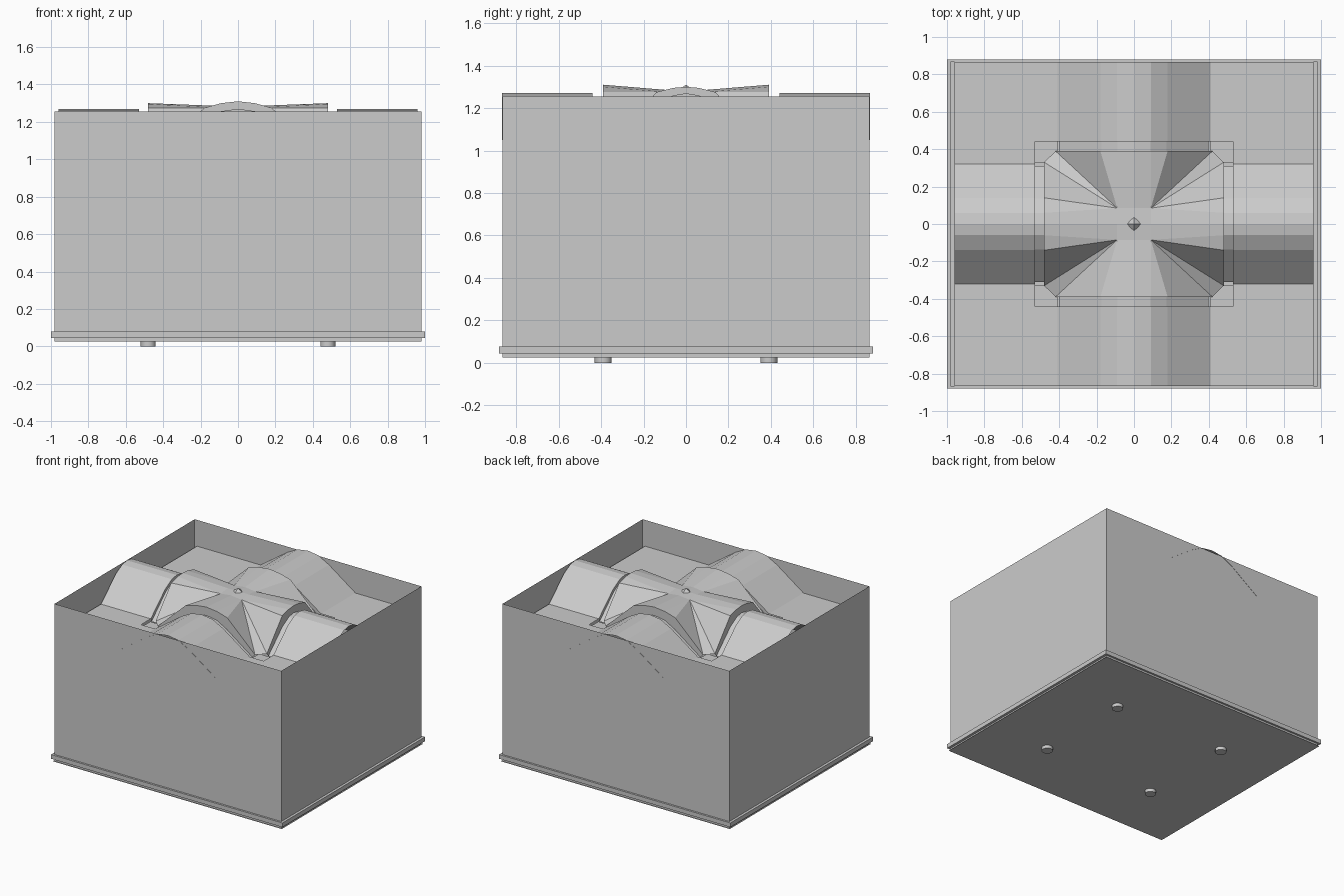
import bpy

if "Cube" in bpy.data.objects:
    bpy.data.objects.remove(bpy.data.objects["Cube"])

Z0, SPRING = 0.025, 1.05          # floor level, vault springing level
WX, WY = 0.98, 0.865              # wall planes
SIGNS = [(1, 1), (-1, 1), (-1, -1), (1, -1)]


def mesh(name, verts, faces):
    me = bpy.data.meshes.new(name)
    me.from_pydata(verts, [], faces)
    me.update()
    ob = bpy.data.objects.new(name, me)
    bpy.context.collection.objects.link(ob)
    return ob


def patches(name, polys):
    """Object from a list of polygons given as corner points."""
    verts, faces = [], []
    for p in polys:
        faces.append(range(len(verts), len(verts) + len(p)))
        verts += p
    return mesh(name, verts, [list(f) for f in faces])


def box(name, x0, x1, y0, y1, z0, z1):
    bpy.ops.mesh.primitive_cube_add(size=1, location=((x0 + x1) / 2, (y0 + y1) / 2, (z0 + z1) / 2))
    ob = bpy.context.object
    ob.name = name
    ob.scale = (x1 - x0, y1 - y0, z1 - z0)
    return ob


def rect(x, y, z):
    return [(sx * x, sy * y, z) for sx, sy in SIGNS]


def full(half):
    """Mirror a half profile (outside to crown) into a whole arch."""
    return [(-u, z) for u, z in half] + [(u, z) for u, z in reversed(half[:-1])]


def loft(name, prof_a, da, prof_b, db, along):
    """Strip between two arch profiles at distances da, db along 'x' or 'y'."""
    def pt(p, d):
        return (d, p[0], p[1]) if along == 'x' else (p[0], d, p[1])
    n = len(prof_a)
    verts = [pt(p, da) for p in prof_a] + [pt(p, db) for p in prof_b]
    return mesh(name, verts, [(i, i + 1, n + i + 1, n + i) for i in range(n - 1)])


# Outer walls and floor
lo, hi = rect(WX, WY, Z0), rect(WX, WY, 1.255)
patches("walls", [[lo[i], lo[(i + 1) % 4], hi[(i + 1) % 4], hi[i]] for i in range(4)])
patches("floor", [rect(WX + 0.01, WY + 0.008, Z0)])

# Skirting around the foot of the walls
for s in (-1, 1):
    a, b = sorted((s * WX, s * 1.0))
    box("skirting_side", a, b, -0.88, 0.88, 0.045, 0.078)
    a, b = sorted((s * WY, s * 0.88))
    box("skirting_end", -WX, WX, a, b, 0.045, 0.078)

# Flat ceilings in the four corners, notched around the columns
for sx, sy in SIGNS:
    pts = [(0.53, 0.32), (0.96, 0.32), (0.96, WY), (0.41, WY), (0.41, 0.44), (0.53, 0.44)]
    patches("corner_ceiling", [[(sx * x, sy * y, SPRING) for x, y in pts]])

# Barrel vaults and the transverse arches beside the crossing
y_half = [(0.41, 1.05), (0.18, 1.21), (0.09, 1.257), (0, 1.27)]
x_half = [(0.32, 1.05), (0.14, 1.215), (0.06, 1.26), (0, 1.27)]
y_rim = [(0.42, 1.05), (0.18, 1.275), (0.09, 1.30), (0, 1.31)]
x_rim = [(0.33, 1.05), (0.14, 1.275), (0.06, 1.295), (0, 1.30)]
for along, half, rim, r, outer, end in (('y', y_half, y_rim, 0.39, 0.44, 0.867),
                                        ('x', x_half, x_rim, 0.48, 0.53, 0.96)):
    barrel, edge = full(half), full(rim)
    arch = [(u * 0.97, z - 0.025) for u, z in barrel]
    for s in (-1, 1):
        loft("barrel_vault", barrel, s * outer, barrel, s * end, along)
        loft("arch_outer_face", barrel, s * outer, arch, s * outer, along)
        loft("arch_soffit", arch, s * outer, arch, s * r, along)
        loft("arch_inner_face", arch, s * r, edge, s * r, along)

# Groin vault over the crossing, one quadrant at a time
webs = []
for sx, sy in SIGNS:
    def q(x, y, z):
        return (sx * x, sy * y, z)
    g, c = q(0.09, 0.085, 1.275), q(0, 0, 1.285)
    cy, cx = q(0, 0.085, 1.285), q(0.09, 0, 1.285)
    ya = [q(u, 0.39, z) for u, z in y_rim]
    xa = [q(0.48, u, z) for u, z in x_rim]
    webs += [[ya[0], ya[1], g], [ya[1], ya[2], g], [ya[2], ya[3], cy, g],
             [xa[0], xa[1], g], [xa[1], xa[2], g], [xa[2], xa[3], cx, g],
             [ya[0], xa[0], g], [g, cy, c, cx]]
patches("groin_vault", webs)

# Boss at the crown
bpy.ops.mesh.primitive_cone_add(vertices=4, radius1=0.05, radius2=0, depth=0.035, location=(0, 0, 1.2925))
bpy.context.object.name = "crown_boss"

# Columns with capitals
for sx, sy in SIGNS:
    bpy.ops.mesh.primitive_cylinder_add(vertices=16, radius=0.04, depth=1.0,
                                        location=(sx * 0.48, sy * 0.39, 0.5))
    bpy.context.object.name = "column"
    bpy.ops.object.shade_smooth_by_angle()
    xs, ys = sorted((sx * 0.41, sx * 0.53)), sorted((sy * 0.325, sy * 0.44))
    box("capital", *xs, *ys, 0.98, 1.03)
